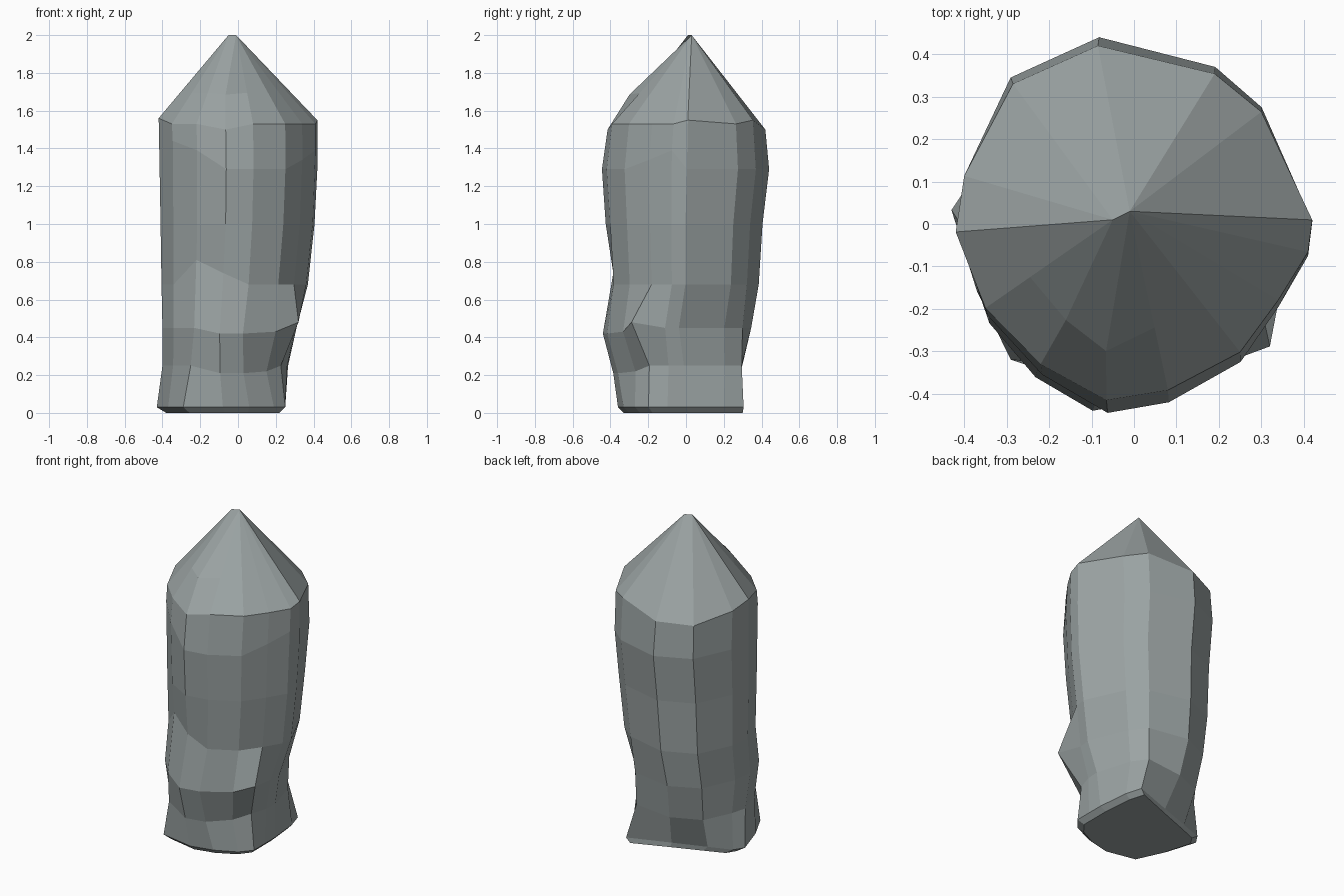
import bpy, bmesh
from mathutils import Vector

if "Cube" in bpy.data.objects:
    bpy.data.objects.remove(bpy.data.objects["Cube"])

# Plan outlines, matching point for point: the column and its cut-back foot
BODY = [(.42, .01), (.30, .28), (.19, .375), (-.085, .445), (-.295, .35), (-.40, .12), (-.42, -.02),
        (-.35, -.21), (-.22, -.35), (-.065, -.44), (.08, -.415), (.25, -.32), (.34, -.19), (.41, -.07)]
FOOT = [(.25, .0), (.23, .2), (.20, .30), (-.05, .21), (-.25, .14), (-.39, .09), (-.43, .03),
        (-.37, -.16), (-.29, -.32), (-.08, -.36), (.06, -.33), (.19, -.27), (.25, -.2), (.25, -.1)]

# Rings: height, share of body outline, x min, x max, y min, y max
RINGS = [(0, 0, -.38, .22, -.33, .30), (.03, 0, -.43, .25, -.36, .305),
         (.25, .55, -.40, .265, -.385, .295), (.45, .95, -.40, .31, -.44, .345),
         (.68, 1, -.405, .37, -.405, .385), (1.0, 1, -.41, .405, -.425, .405),
         (1.29, 1, -.415, .42, -.445, .44), (1.53, 1, -.42, .42, -.415, .42)]

# Chipped corners: (ring, point) -> shift
CHIPS = {(3, 12): (.075, -.07, .03), (3, 11): (.03, 0, -.02), (3, 9): (0, 0, -.03),
         (3, 10): (0, 0, -.03), (4, 8): (0, .01, .13), (4, 9): (0, .02, .06),
         (2, 9): (0, 0, -.04), (2, 10): (0, 0, -.04), (2, 11): (-.01, .02, -.03),
         (2, 3): (0, 0, -.02), (2, 4): (0, 0, -.02), (3, 2): (.02, .01, 0),
         (7, 9): (0, 0, -.03), (7, 3): (0, 0, -.03), (7, 4): (.01, 0, -.04),
         (7, 2): (0, 0, .02), (7, 6): (0, 0, .03), (7, 0): (0, 0, .02), (6, 8): (0, 0, .1),
         (6, 7): (0, 0, .15), (6, 12): (0, 0, .05), (6, 13): (0, 0, .1)}


def ring_points(i):
    z, t, *box = RINGS[i]
    pts = [[f + (b - f) * t for f, b in zip(fp, bp)] for fp, bp in zip(FOOT, BODY)]
    for axis in (0, 1):
        lo, hi = box[2 * axis], box[2 * axis + 1]
        vals = [p[axis] for p in pts]
        a, b = min(vals), max(vals)
        for p in pts:
            p[axis] = lo + (p[axis] - a) * (hi - lo) / (b - a)
    return [Vector((*p, z)) + Vector(CHIPS.get((i, j), (0, 0, 0))) for j, p in enumerate(pts)]


# Rock pillar: lofted rings, flat base and a short ridge at the tip
bm = bmesh.new()
n = len(BODY)
rings = [ring_points(i) for i in range(len(RINGS))]
tip_right, tip_left = Vector((-.01, .03, 2)), Vector((-.05, .01, 2))
tip_co = [tip_left if 4 <= j <= 8 else tip_right for j in range(n)]

# Straight-sided cap with one knuckle on the front
cap = [p.lerp(t, .35) for p, t in zip(rings[-1], tip_co)]
cap[9] += Vector((-.02, -.04, .01))
cap[8] += Vector((0, -.015, 0))
rings.append(cap)

loops = [[bm.verts.new(c) for c in ring] for ring in rings]
bm.faces.new(loops[0][::-1])
for lower, upper in zip(loops, loops[1:]):
    for j in range(n):
        k = (j + 1) % n
        bm.faces.new((lower[j], lower[k], upper[k], upper[j]))
v_right, v_left = bm.verts.new(tip_right), bm.verts.new(tip_left)
tip = [v_left if 4 <= j <= 8 else v_right for j in range(n)]
for j in range(n):
    k = (j + 1) % n
    a, b = tip[j], tip[k]
    bm.faces.new((loops[-1][j], loops[-1][k], b) if a is b else (loops[-1][j], loops[-1][k], b, a))
bmesh.ops.recalc_face_normals(bm, faces=bm.faces[:])

mesh = bpy.data.meshes.new("rock_pillar")
bm.to_mesh(mesh)
bm.free()
stone = bpy.data.materials.new("grey stone")
stone.diffuse_color = (.33, .37, .37, 1)
stone.use_nodes = True
stone.node_tree.nodes["Principled BSDF"].inputs["Base Color"].default_value = stone.diffuse_color
mesh.materials.append(stone)
bpy.context.collection.objects.link(bpy.data.objects.new("rock_pillar", mesh))
